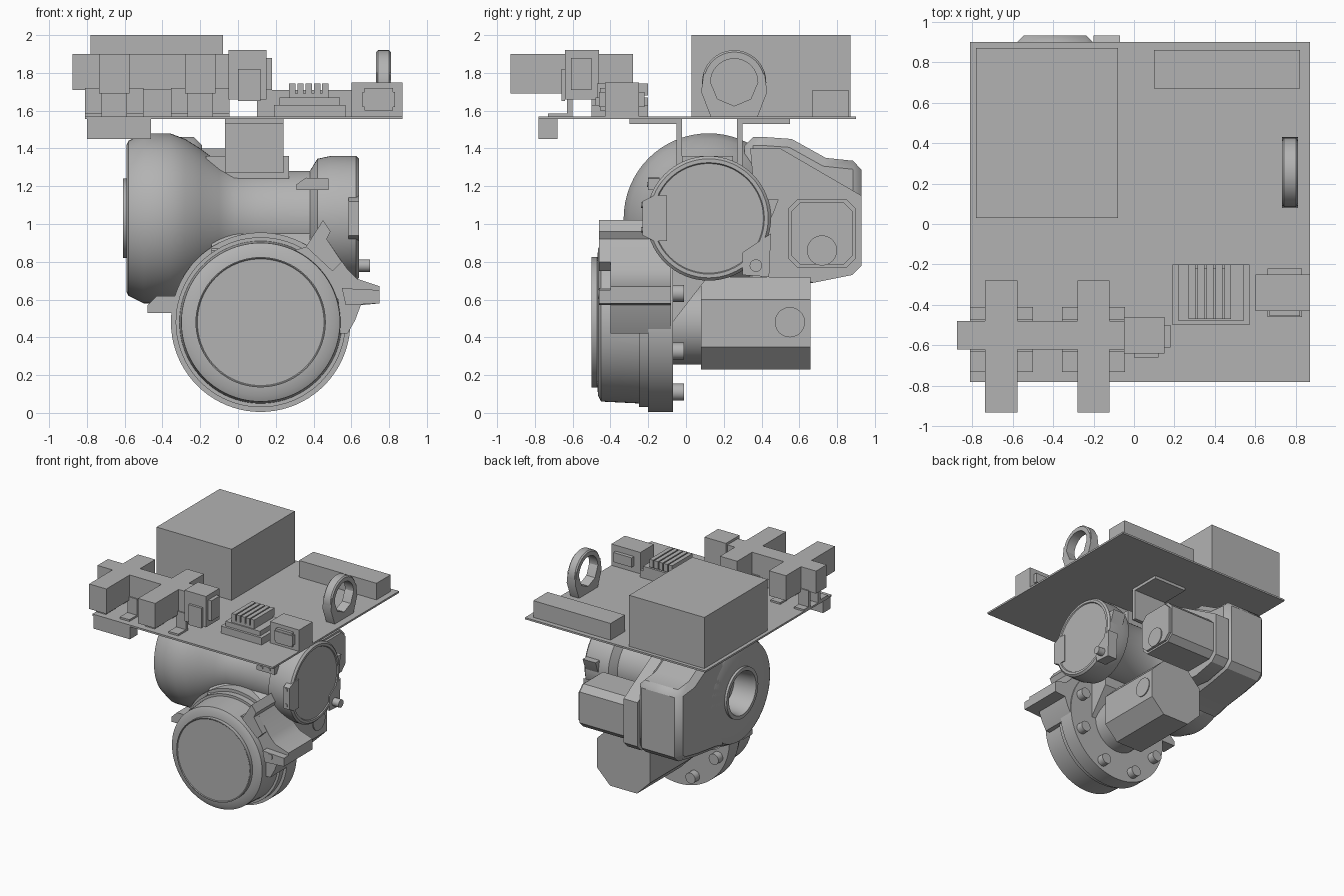
import bpy, bmesh, math

cube = bpy.data.objects.get("Cube")
if cube:
    bpy.data.objects.remove(cube, do_unlink=True)

grey = bpy.data.materials.new("machine_grey")
grey.use_nodes = True
shade = (.45, .45, .45, 1)
grey.diffuse_color = shade
for node in grey.node_tree.nodes:
    if node.type == 'BSDF_PRINCIPLED':
        node.inputs["Base Color"].default_value = shade

parts = []


def finish(name, bm):
    bmesh.ops.remove_doubles(bm, verts=bm.verts, dist=.0001)
    bmesh.ops.recalc_face_normals(bm, faces=bm.faces)
    mesh = bpy.data.meshes.new(name)
    bm.to_mesh(mesh)
    bm.free()
    mesh.materials.append(grey)
    part = bpy.data.objects.new(name, mesh)
    bpy.context.collection.objects.link(part)
    parts.append(part)
    return part


def place(axis, along, u, v):
    """Point at distance 'along' the axis, with the other two coordinates in order."""
    if axis == 'x':
        return (along, u, v)
    return (u, along, v) if axis == 'y' else (u, v, along)


def prism(name, axis, start, end, outline):
    bm = bmesh.new()
    low = [bm.verts.new(place(axis, start, u, v)) for u, v in outline]
    high = [bm.verts.new(place(axis, end, u, v)) for u, v in outline]
    bm.faces.new(low)
    bm.faces.new(high)
    for i in range(len(low)):
        j = (i + 1) % len(low)
        bm.faces.new((low[i], low[j], high[j], high[i]))
    return finish(name, bm)


def box(name, x, y, z):
    return prism(name, 'z', z[0], z[1],
                 [(x[0], y[0]), (x[1], y[0]), (x[1], y[1]), (x[0], y[1])])


def lathe(name, axis, centre, profile, sides=64):
    """Turn a profile of (distance along axis, radius) pairs."""
    bm = bmesh.new()
    rings = []
    for along, radius in profile:
        ring = []
        for i in range(sides):
            a = math.tau * i / sides
            ring.append(bm.verts.new(place(axis, along, centre[0] + radius * math.cos(a),
                                           centre[1] + radius * math.sin(a))))
        rings.append(ring)
    for a, b in zip(rings, rings[1:]):
        for i in range(sides):
            j = (i + 1) % sides
            bm.faces.new((a[i], a[j], b[j], b[i]))
    return finish(name, bm)


def rod(name, axis, centre, start, end, radius, sides=24):
    return lathe(name, axis, centre, [(start, 0), (start, radius), (end, radius), (end, 0)], sides)


def chamfered(centre, half, cut):
    corner = half - cut
    loop = [(corner, -half), (half, -corner), (half, corner), (corner, half),
            (-corner, half), (-half, corner), (-half, -corner), (-corner, -half)]
    return [(centre[0] + u, centre[1] + v) for u, v in loop]


# Mounting plate and its plain boxes
top = 1.57
box("mounting_plate", (-.81, .87), (-.78, .90), (1.555, top))
box("control_box", (-.78, -.08), (.03, .87), (top, 2))
box("terminal_strip", (.10, .82), (.67, .86), (top, 1.71))
box("underside_box", (-.80, -.46), (-.78, -.68), (1.45, 1.555))

# Cable ring with flat foot
ring_x = (.73, .81)
ring_centre = (.255, 1.75)
lathe("cable_ring", 'x', ring_centre,
      [(ring_x[0], .125), (ring_x[0], .16), (ring_x[0] + .01, .17), (ring_x[1] - .01, .17),
       (ring_x[1], .16), (ring_x[1], .125), (ring_x[0], .125)])
prism("cable_ring_foot", 'x', *ring_x,
      [(.13, top), (.08, 1.70), (.095, 1.80), (.13, 1.75), (.167, 1.662), (.255, 1.625),
       (.343, 1.662), (.38, 1.75), (.415, 1.80), (.43, 1.70), (.38, top)])

# Pair of cross-shaped valves on bent feet
box("valve_bar", (-.875, -.05), (-.62, -.48), (1.71, 1.90))
for side, mid in (("right", -.655), ("left", -.20)):
    box(side + "_valve_arm", (mid - .08, mid + .08), (-.93, -.28), (1.69, 1.90))
    for end, shift in (("outer", -.11), ("inner", .11)):
        span = (mid + shift - .045, mid + shift + .045)
        for face, leg, foot in (("front", -.615, -.73), ("rear", -.485, -.41)):
            label = "_".join((side, end, face))
            box(label + "_leg", span, (leg - .015, leg + .015), (top, 1.72))
            box(label + "_foot", span, sorted((leg, foot)), (top, 1.585))

# Valve switch with raised panels
box("switch_body", (-.05, .15), (-.64, -.46), (1.66, 1.92))
box("switch_front_panel", (0, .12), (-.66, -.64), (1.65, 1.82))
box("switch_side_panel", (.15, .18), (-.61, -.50), (1.71, 1.88))

# Finned heat sink
box("heat_sink_base", (.19, .57), (-.50, -.20), (top, 1.63))
box("heat_sink_step", (.22, .54), (-.48, -.20), (1.63, 1.67))
box("heat_sink_core", (.27, .48), (-.47, -.22), (1.67, 1.69))
for i in range(5):
    left = .27 + i * .044
    box("heat_sink_fin", (left, left + .034), (-.47, -.20), (1.68, 1.745))

# Socket with clips
box("socket_body", (.60, .87), (-.43, -.25), (top, 1.75))
box("socket_front_panel", (.67, .82), (-.455, -.43), (1.60, 1.72))
for y in (-.46, -.25):
    box("socket_clip", (.66, .83), (y, y + .03), (1.62, 1.70))

# Hanger brackets under the plate
for name, wall, flange in (("front", (-.05, -.02), (-.30, -.02)), ("rear", (.27, .30), (.27, .55))):
    box(name + "_hanger_wall", (-.07, .24), wall, (1.27, 1.555))
    box(name + "_hanger_flange", (-.07, .24), flange, (1.53, 1.555))

# Upper joint: bell-shaped housing narrowing to a tube, open bore at its outer end
hub = (.12, 1.03)
lathe("joint_housing", 'x', hub,
      [(-.42, 0), (-.42, .16), (-.58, .17), (-.61, .18), (-.61, .21), (-.59, .21),
       (-.59, .39), (-.58, .41), (-.50, .45), (-.36, .45), (-.28, .42), (-.20, .37),
       (-.10, .295), (-.02, .255), (.10, .25), (.38, .25), (.42, .27), (.46, .27), (.46, 0)])
lathe("joint_end_flange", 'x', hub,
      [(.38, .25), (.42, .315), (.49, .33), (.625, .33), (.64, .315), (.64, .295),
       (.632, .29), (.632, 0)])
prism("flange_front_ear", 'x', .585, .64,
      [(-.23, .94), (-.23, 1.12), (-.17, 1.15), (-.10, 1.15), (-.10, .91), (-.17, .91)])
prism("flange_rear_ear", 'x', .50, .62, [(.36, 1.13), (.49, 1.13), (.46, 1.05), (.42, .98)])
prism("flange_lower_ear", 'x', .55, .64, [(.30, .73), (.44, .72), (.45, .95), (.30, .85)])
for z in (.97, 1.10):
    rod("ear_bolt", 'y', (.61, z), -.237, -.225, .014, 16)
rod("flange_knob", 'x', (.37, .78), .64, .70, .033)
prism("tube_side_tab", 'y', -.20, -.14,
      [(.31, 1.18), (.48, 1.18), (.48, 1.24), (.36, 1.245), (.31, 1.21)])
for x in (.36, .43):
    rod("tab_bolt", 'y', (x, 1.21), -.207, -.195, .013, 16)
prism("tube_collar", 'x', -.17, .27, [(-.02, 1.24), (-.02, 1.36), (.25, 1.36), (.25, 1.24)])

# Rear gear case: angular body stretched backwards from the housing
case = prism("rear_gear_case", 'x', -.59, -.19,
             [(.31, 1.46), (.42, 1.46), (.56, 1.45), (.74, 1.35), (.93, 1.33),
              (.93, .78), (.88, .73), (.68, .69), (.45, .66), (.31, .62)])
bevel = case.modifiers.new("chamfer", 'BEVEL')
bevel.width = .045
bevel.segments = 1
bevel.limit_method = 'ANGLE'
bevel.angle_limit = math.radians(60)
prism("gear_case_mount", 'x', -.20, -.07,
      [(.34, 1.40), (.50, 1.40), (.93, 1.15), (.93, .78), (.88, .73), (.68, .69), (.40, .72)])

# Upper motor beside the gear case
prism("upper_motor", 'x', -.10, .36, chamfered((.72, .95), .18, .05))
prism("upper_motor_cap", 'x', .36, .38, chamfered((.72, .95), .165, .05))
rod("upper_motor_plug", 'x', (.72, .86), .375, .388, .08)

# Lower joint: stepped drum facing the front
drum = (.12, .48)
lathe("lower_drum", 'y', drum,
      [(-.495, 0), (-.495, .335), (-.50, .34), (-.50, .345), (-.47, .345), (-.465, .39),
       (-.45, .42), (-.25, .43), (-.25, .45), (-.20, .45), (-.20, .475),
       (-.07, .475), (-.07, 0)], 80)
for i in range(8):
    a = math.tau * (i + .5) / 8
    rod("drum_bolt", 'y', (drum[0] + .40 * math.cos(a), drum[1] + .40 * math.sin(a)),
        -.08, -.01, .045)
prism("drum_side_lug", 'y', -.20, -.07,
      [(-.48, .53), (-.48, .57), (-.43, .62), (-.28, .62), (-.28, .53)])
prism("joint_neck", 'x', -.14, .38,
      [(-.21, .48), (-.07, .48), (.10, .70), (.10, .95), (-.05, 1), (-.14, .93), (-.21, .86)])

# Lower motor behind the drum
prism("lower_motor", 'y', .08, .66, chamfered((.12, .475), .245, .12))
rod("lower_motor_neck", 'y', (.12, .475), -.08, .09, .22, 48)
rod("lower_motor_plug", 'x', (.55, .48), .36, .373, .08)

# Side bracket clasping the drum
prism("side_bracket", 'y', -.40, -.08,
      [(.30, .86), (.36, .88), (.45, 1.02), (.49, .96), (.47, .92), (.58, .76), (.63, .71),
       (.75, .67), (.75, .58), (.65, .57), (.62, .49), (.58, .42), (.54, .42), (.53, .60)])
prism("side_bracket_upper_lip", 'y', -.46, -.38,
      [(.36, .88), (.45, 1.02), (.49, .96), (.47, .92), (.55, .80), (.50, .75)])
prism("side_bracket_lower_lip", 'y', -.46, -.38, [(.55, .66), (.75, .65), (.75, .58), (.57, .57)])
rod("bracket_bolt", 'y', (.62, .63), -.467, -.455, .025)

# Smooth the round surfaces and keep hard edges
bpy.ops.object.select_all(action='DESELECT')
for part in parts:
    part.select_set(True)
bpy.context.view_layer.objects.active = parts[0]
bpy.ops.object.shade_smooth_by_angle(angle=math.radians(30))
